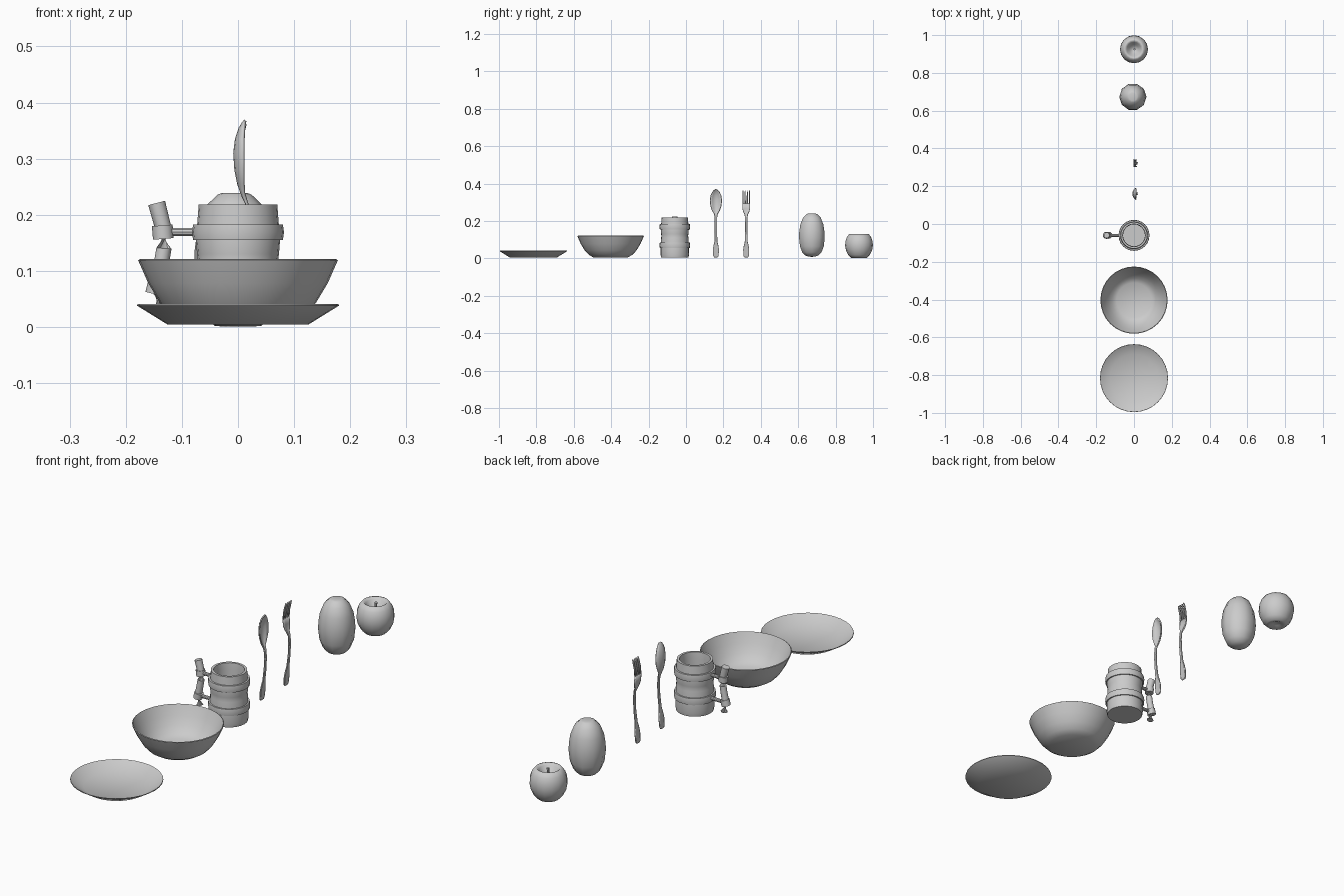
import bpy, bmesh, math
from mathutils import Vector

if "Cube" in bpy.data.objects:
    bpy.data.objects.remove(bpy.data.objects["Cube"])


def finish(name, bm, loc=(0, 0, 0), angle=35, thickness=0):
    bmesh.ops.remove_doubles(bm, verts=bm.verts, dist=1e-5)
    bmesh.ops.recalc_face_normals(bm, faces=bm.faces)
    me = bpy.data.meshes.new(name)
    bm.to_mesh(me)
    bm.free()
    ob = bpy.data.objects.new(name, me)
    ob.location = loc
    bpy.context.collection.objects.link(ob)
    if thickness:
        mod = ob.modifiers.new("thickness", 'SOLIDIFY')
        mod.thickness = thickness
        mod.offset = 0
    bpy.ops.object.select_all(action='DESELECT')
    ob.select_set(True)
    bpy.context.view_layer.objects.active = ob
    bpy.ops.object.shade_smooth_by_angle(angle=math.radians(angle))
    return ob


def lathe(name, profile, loc, sides=32, angle=35):
    """Spin an (r, z) profile around the vertical axis."""
    bm = bmesh.new()
    vs = [bm.verts.new((r, 0, z)) for r, z in profile]
    es = [bm.edges.new(p) for p in zip(vs, vs[1:])]
    bmesh.ops.spin(bm, geom=vs + es, cent=(0, 0, 0), axis=(0, 0, 1),
                   angle=2 * math.pi, steps=sides, use_merge=True)
    return finish(name, bm, loc, angle)


def tube(name, points, radii, loc, sides=10):
    """Capped tube through points."""
    bm = bmesh.new()
    pts = [Vector(p) for p in points]
    rings = []
    for i, p in enumerate(pts):
        d = pts[min(i + 1, len(pts) - 1)] - pts[max(i - 1, 0)]
        q = d.to_track_quat('Z', 'Y')
        rings.append([bm.verts.new(p + q @ Vector((radii[i] * math.cos(2 * math.pi * k / sides),
                                                  radii[i] * math.sin(2 * math.pi * k / sides), 0)))
                      for k in range(sides)])
    for a, b in zip(rings, rings[1:]):
        for k in range(sides):
            j = (k + 1) % sides
            bm.faces.new((a[k], a[j], b[j], b[k]))
    bm.faces.new(rings[0])
    bm.faces.new(rings[-1])
    return finish(name, bm, loc)


def strip(bm, stations, cols=6, y0=0):
    """Upright sheet from (z, x, half width, cup depth) stations."""
    rows = []
    for z, x, w, cup in stations:
        ts = [2 * c / cols - 1 for c in range(cols + 1)]
        rows.append([bm.verts.new((x - cup * (1 - t * t), y0 + w * t, z)) for t in ts])
    for a, b in zip(rows, rows[1:]):
        for k in range(cols):
            bm.faces.new((a[k], a[k + 1], b[k + 1], b[k]))


# Plate
lathe("plate", [(0, .004), (.125, .004), (.18, .038), (.179, .041), (.128, .01), (0, .01)],
      (0, -.816, 0))

# Bowl
lathe("bowl", [(0, .005), (.093, .005), (.118, .02), (.139, .043), (.16, .078), (.178, .119),
               (.175, .121), (.156, .08), (.135, .047), (.115, .025), (.092, .011), (0, .011)],
      (0, -.403, 0))

# Mug body, bands and bamboo-like handle
mug = (0, -.06, 0)
lathe("mug_body", [(0, .004), (.073, .004), (.076, .02), (.075, .055), (.073, .11), (.0715, .12),
                   (.073, .13), (.075, .155), (.073, .18), (.07, .218), (.06, .218),
                   (.058, .19), (.06, .02), (0, .02)], mug, 24)
for label, z in (("lower", .07), ("upper", .169)):
    lathe("mug_band_" + label, [(.07, z - .014), (.08, z - .014), (.082, z), (.08, z + .014),
                                (.07, z + .014)], mug, 24)
    cx = -.134 if z > .1 else -.144
    tube("handle_arm_" + label, [(cx, 0, z), (-.07, 0, z)], [.0075] * 2, mug)
    lean = .003 if z < .1 else -.001
    tube("handle_collar_" + label, [(cx - lean, 0, z - .012), (cx + lean, 0, z + .012)],
         [.0185] * 2, mug, 12)
tube("mug_handle", [(-.138, 0, .03), (-.146, 0, .07), (-.137, 0, .11), (-.132, 0, .14),
                    (-.133, 0, .175), (-.145, 0, .221)],
     [.014, .0145, .0135, .0135, .0145, .0155], mug, 12)

# Spoon and fork share one handle shape
handle = [(.005, 0, .009, 0), (.012, .001, .014, 0), (.045, .004, .016, .001), (.07, .007, .012, .001),
          (.09, .01, .007, .001), (.14, .016, .006, .001), (.19, .018, .006, .001),
          (.22, .016, .006, .001)]
bm = bmesh.new()
strip(bm, handle + [(.238, .011, .009, .004), (.255, .01, .019, .009), (.28, .01, .028, .014),
                    (.31, .01, .031, .016), (.335, .01, .027, .013), (.353, .011, .019, .008),
                    (.363, .012, .011, .003), (.368, .013, .003, 0)])
finish("spoon", bm, (0, .16, 0), 60, .005)

bm = bmesh.new()
strip(bm, handle + [(.235, .01, .009, .002), (.25, .006, .016, .002), (.265, .003, .02, .002),
                    (.295, .001, .0205, .001)], 7)
for i in range(4):
    strip(bm, [(.293, .001, .0033, 0), (.325, .004, .0031, 0), (.35, .01, .0027, 0),
               (.362, .013, .0015, 0)], 2, (i - 1.5) * .0115)
finish("fork", bm, (0, .322, 0), 60, .005)

# Tall oval fruit
lathe("oval_fruit", [(0, .237), (.022, .239), (.03, .236), (.05, .217), (.065, .18), (.071, .14),
                     (.072, .11), (.067, .065), (.054, .032), (.036, .015), (.018, .009), (0, .008)],
      (-.006, .673, 0), 10, 50)

# Apple with stem
apple = (0, .925, 0)
lathe("apple", [(0, .088), (.012, .092), (.026, .105), (.038, .122), (.046, .13), (.053, .129),
                (.065, .113), (.073, .09), (.074, .066), (.07, .044), (.058, .018), (.042, .002),
                (.03, .001), (.015, .008), (0, .01)], apple, 16, 60)
tube("apple_stem", [(0, 0, .085), (.001, 0, .11), (.003, 0, .128)], [.004, .004, .006], apple, 6)
